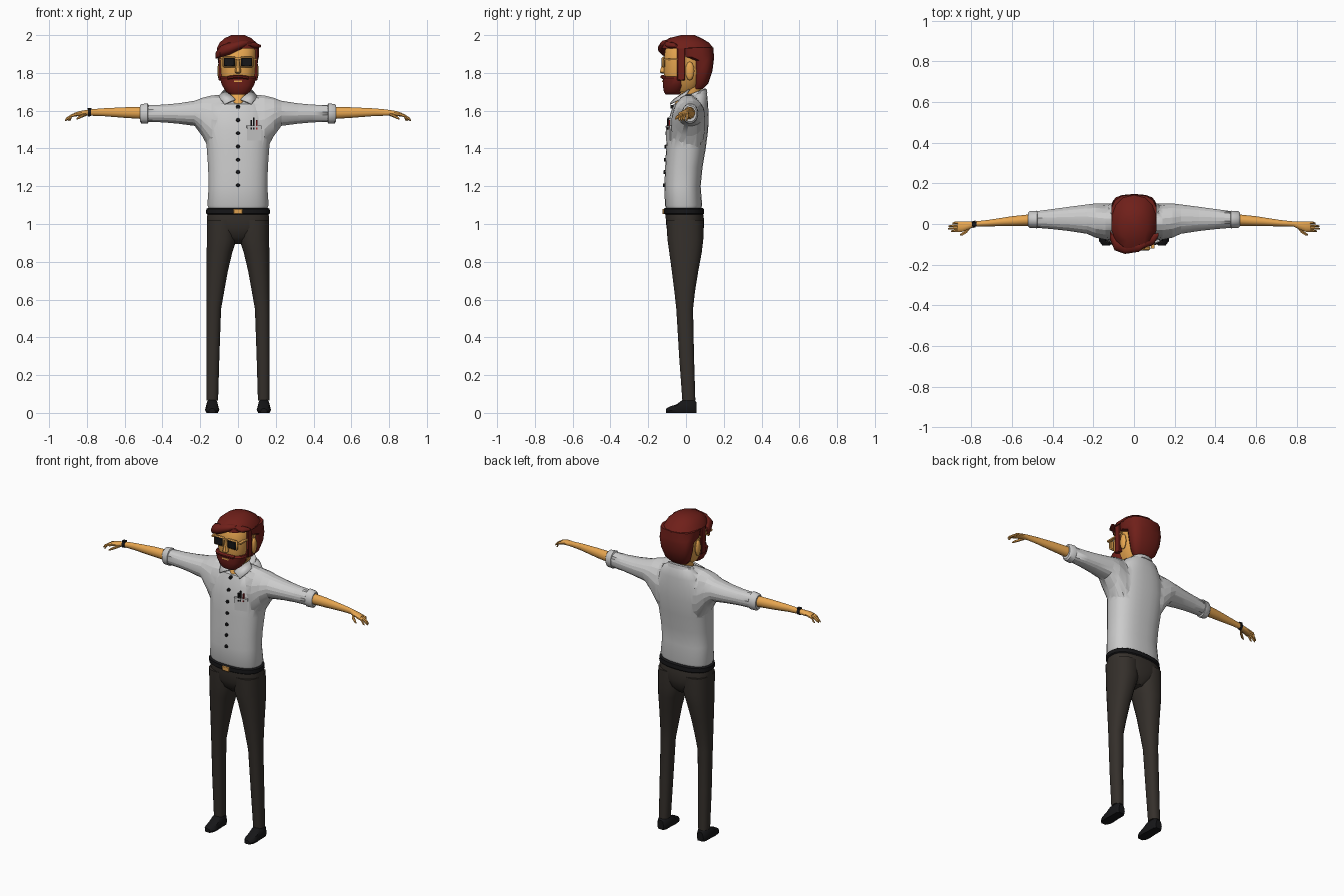
import bpy, bmesh, math
from mathutils import Matrix, Vector


def material(name, r, g, b):
    m = bpy.data.materials.new(name)
    m.diffuse_color = (r, g, b, 1)
    return m


SKIN = material("skin", 0.80, 0.38, 0.08)
HAIR = material("hair", 0.16, 0.014, 0.010)
CLOTH = material("trouser_cloth", 0.035, 0.029, 0.024)
BLACK = material("black", 0.008, 0.008, 0.009)
GOLD = material("gold", 0.75, 0.36, 0.08)
RED = material("red", 0.35, 0.02, 0.02)


def curve(n, p):
    """Unit superellipse points."""
    for i in range(n):
        a = 2 * math.pi * (i + 0.5) / n
        c, s = math.cos(a), math.sin(a)
        yield (math.copysign(abs(c) ** (2 / p), c), math.copysign(abs(s) ** (2 / p), s))


def finish(name, bm, mat, mirror):
    bmesh.ops.recalc_face_normals(bm, faces=bm.faces)
    me = bpy.data.meshes.new(name)
    bm.to_mesh(me)
    bm.free()
    ob = bpy.data.objects.new(name, me)
    bpy.context.collection.objects.link(ob)
    if mat:
        me.materials.append(mat)
    if mirror:
        ob.modifiers.new("mirror", "MIRROR").use_clip = False
    return ob


def loft(name, rings, mat=None, mirror=False):
    """Skin a closed tube through rings of points."""
    bm = bmesh.new()
    vs = [[bm.verts.new(p) for p in r] for r in rings]
    n = len(vs[0])
    for a, b in zip(vs, vs[1:]):
        for i in range(n):
            j = (i + 1) % n
            bm.faces.new((a[i], a[j], b[j], b[i]))
    bm.faces.new(vs[0])
    bm.faces.new(vs[-1])
    return finish(name, bm, mat, mirror)


def loft_z(name, rows, mat=None, mirror=False, n=20, p=2.4):
    """Rows: z, half width, front y, back y, [centre x, tilt]."""
    rings = []
    for z, hw, y0, y1, *rest in rows:
        cx, tilt = (rest + [0, 0])[:2]
        ring = []
        for u, v in curve(n, p):
            y = (y0 + y1) / 2 + v * (y1 - y0) / 2
            ring.append((cx + u * hw, y, z + tilt * y))
        rings.append(ring)
    return loft(name, rings, mat, mirror)


def loft_x(name, rows, mat=None, mirror=False, n=16, p=2.0):
    """Rows: x, centre y, centre z, y radius, z radius."""
    return loft(name, [[(x, y + u * ry, z + v * rz) for u, v in curve(n, p)]
                       for x, y, z, ry, rz in rows], mat, mirror)


def box(name, centre, size, mat=None, mirror=False, rz=0, bevel=0):
    bm = bmesh.new()
    bmesh.ops.create_cube(bm, size=1, matrix=Matrix.Translation(centre)
                          @ Matrix.Rotation(rz, 4, "Z") @ Matrix.Diagonal((*size, 1)))
    if bevel:
        bmesh.ops.bevel(bm, geom=bm.edges[:], offset=bevel, segments=1, affect="EDGES")
    return finish(name, bm, mat, mirror)


# Shirt: torso with both sleeves merged in
shirt = loft_z("shirt", [
    (1.08, .155, -.105, .080), (1.10, .163, -.112, .086), (1.20, .156, -.115, .078),
    (1.30, .159, -.111, .088), (1.40, .166, -.106, .105), (1.50, .175, -.100, .118),
    (1.58, .165, -.085, .120), (1.635, .14, -.065, .117),
    (1.655, .115, -.050, .112, 0, .3), (1.67, .075, -.035, .100, 0, .4)], n=28, p=2.5)
sleeves = loft_x("sleeve_helper", [
    (.06, .015, 1.51, .085, .18), (.14, .012, 1.527, .090, .155), (.19, .017, 1.567, .085, .102),
    (.23, .024, 1.586, .073, .067), (.32, .025, 1.585, .060, .054),
    (.40, .024, 1.585, .050, .047), (.49, .022, 1.585, .040, .046)], mirror=True, n=20, p=2.1)
sleeves.hide_render = True
sleeves.hide_set(True)
union = shirt.modifiers.new("sleeves", "BOOLEAN")
union.operation, union.solver, union.object = "UNION", "EXACT", sleeves
loft_x("sleeve_cuff", [(.472, .022, 1.585, .036, .044), (.478, .022, 1.585, .044, .055),
                       (.512, .022, 1.584, .042, .052), (.52, .022, 1.584, .034, .043)],
       mirror=True)

# Collar band and its two front flaps
loft_z("collar", [(1.648, .090, -.045, .114, 0, .4), (1.672, .080, -.045, .110, 0, .4),
                  (1.678, .068, -.034, .098, 0, .4)])
bm = bmesh.new()
bm.faces.new([bm.verts.new(p) for p in ((.068, .02, 1.708), (.014, -.060, 1.656),
                                        (.070, -.082, 1.632), (.103, -.005, 1.672))])
flap = finish("collar_flap", bm, None, True)
flap.modifiers.new("thick", "SOLIDIFY").thickness = .008

# Shirt buttons
for i, (z, y) in enumerate([(1.62, -.074), (1.55, -.093), (1.48, -.102), (1.41, -.106),
                            (1.34, -.110), (1.275, -.113), (1.205, -.116)]):
    bm = bmesh.new()
    bmesh.ops.create_cone(bm, cap_ends=True, segments=10, radius1=.011, radius2=.009, depth=.014,
                          matrix=Matrix.Translation((0, y, z)) @ Matrix.Rotation(math.pi / 2, 4, "X"))
    finish(f"button_{i + 1}", bm, BLACK, False)

# Breast pocket with pens
box("pocket", (.085, -.090, 1.482), (.078, .010, .080), rz=.27)
box("pocket_hem", (.085, -.091, 1.515), (.082, .013, .010), rz=.27)
for i, (x, h, m) in enumerate([(.070, .050, BLACK), (.084, .065, BLACK), (.100, .050, RED)]):
    box(f"pen_{i + 1}", (x, -.093 + (x - .085) * .27, 1.50 + h / 2), (.008, .008, h), m)

# Forearms, hands and wristband
loft_x("forearm", [(.47, .022, 1.587, .031, .034), (.60, .014, 1.59, .025, .029),
                   (.72, .004, 1.592, .016, .021), (.785, .0, 1.59, .013, .017),
                   (.81, -.006, 1.588, .020, .015), (.845, -.013, 1.584, .026, .013),
                   (.868, -.015, 1.578, .024, .010)], SKIN, True, n=12)
for i, (y, tip) in enumerate([(.006, .893), (-.008, .912), (-.021, .915), (-.033, .900)]):
    loft_x(f"finger_{i + 1}", [(.850, y, 1.582, .007, .009), (.880, y, 1.574, .0068, .0085),
                               (tip - .008, y - .002, 1.557, .006, .008),
                               (tip, y - .003, 1.549, .003, .004)], SKIN, True, n=6)
loft_x("thumb", [(.802, -.010, 1.582, .010, .009), (.822, -.034, 1.574, .011, .009),
                 (.842, -.048, 1.564, .009, .008), (.856, -.054, 1.556, .004, .004)],
       SKIN, True, n=6)
loft_x("wristband", [(-.778, 0, 1.591, .017, .021), (-.794, -.002, 1.59, .018, .021)], BLACK, n=12)
box("watch_face", (-.786, 0, 1.610), (.022, .020, .007), BLACK)

# Trousers: hips and two legs
loft_z("hips", [(.895, .028, -.045, .055), (.93, .100, -.085, .085), (.98, .162, -.104, .095),
                (1.03, .166, -.108, .095), (1.06, .162, -.108, .090)], CLOTH, n=24)
loft_z("leg", [(.065, .031, -.020, .050, .136), (.30, .035, -.037, .043, .133),
               (.55, .039, -.052, .038, .128), (.64, .047, -.062, .048, .120),
               (.75, .057, -.076, .066, .110), (.85, .069, -.090, .085, .098),
               (.92, .080, -.100, .093, .086), (1.02, .080, -.105, .093, .085)],
       CLOTH, True, n=16)

# Belt with buckle
loft_z("belt", [(1.050, .163, -.110, .092), (1.056, .170, -.118, .097),
                (1.080, .169, -.118, .095), (1.086, .160, -.110, .088)], BLACK, n=24)
box("buckle", (0, -.119, 1.066), (.048, .012, .028), GOLD, bevel=.003)

# Shoes: flat soled profile lofted from heel to toe
shoe = []
for y, hw, h in [(.056, .022, .055), (.040, .034, .072), (-.015, .035, .072), (-.050, .038, .045),
                 (-.085, .034, .034), (-.106, .018, .022)]:
    shoe.append([(.137 + u * hw, y, z * h) for u, z in
                 ((-.8, 0), (.8, 0), (1, .35), (.75, .85), (.35, 1), (-.35, 1), (-.75, .85), (-1, .35))])
loft("shoe", shoe, BLACK, True)

# Head, neck, ears and nose
loft_z("neck", [(1.63, .025, -.062, .06), (1.665, .046, -.050, .075),
                (1.69, .052, -.030, .082), (1.76, .052, -.030, .082)], SKIN, n=16)
loft_z("head", [(1.70, .050, -.090, .040), (1.74, .078, -.108, .075), (1.80, .093, -.118, .09),
                (1.86, .096, -.118, .10), (1.92, .096, -.112, .10), (1.96, .075, -.085, .08)],
       SKIN, n=20, p=2.6)
bm = bmesh.new()
bmesh.ops.create_uvsphere(bm, u_segments=10, v_segments=6, radius=1,
                          matrix=Matrix.Translation((.097, .020, 1.81)) @ Matrix.Diagonal((.013, .024, .05, 1)))
finish("ear", bm, SKIN, True)
loft_z("nose", [(1.796, .010, -.128, -.10), (1.804, .018, -.140, -.10), (1.87, .008, -.122, -.10)],
       SKIN, n=8)

# Beard, moustache, mouth and sideburns
loft_z("beard", [(1.686, .045, -.108, -.035), (1.70, .064, -.118, -.020), (1.735, .086, -.124, 0),
                 (1.772, .098, -.124, 0), (1.78, .094, -.114, -.005)], HAIR, n=16, p=2.5)
loft_x("moustache", [(-.055, -.112, 1.774, .012, .010), (-.02, -.124, 1.779, .012, .010),
                     (.02, -.124, 1.779, .012, .010), (.055, -.112, 1.774, .012, .010)], HAIR, n=8)
box("mouth", (0, -.123, 1.756), (.042, .006, .009), SKIN)
box("sideburn", (.092, -.026, 1.85), (.024, .042, .18), HAIR, True, bevel=.004)

# Hair: crown, back of the head, swept fringe
loft_z("hair_crown", [(1.93, .114, -.132, .146), (1.96, .100, -.128, .122),
                      (1.985, .070, -.088, .080), (2.0, .035, -.025, .045)], HAIR, n=14, p=2.2)
loft_z("hair_back", [(1.715, .052, .042, .090), (1.745, .080, .042, .118), (1.81, .101, .042, .140),
                     (1.865, .108, .036, .147), (1.885, .113, -.030, .148),
                     (1.935, .113, -.050, .145)], HAIR, n=14, p=2.7)
loft_x("hair_fringe", [(-.118, -.055, 1.892, .022, .016), (-.095, -.095, 1.912, .036, .030),
                       (-.045, -.113, 1.928, .036, .032), (.025, -.108, 1.952, .030, .022),
                       (.055, -.095, 1.958, .018, .012)], HAIR, n=10)
loft_x("hair_wisp", [(.045, -.095, 1.955, .025, .015), (.095, -.075, 1.945, .030, .016),
                     (.121, -.052, 1.942, .008, .006)], HAIR, n=8)

# Sunglasses
box("glasses_rim", (.046, -.119, 1.857), (.070, .016, .058), GOLD, True, bevel=.005)
box("lens", (.046, -.126, 1.857), (.058, .010, .046), BLACK, True, bevel=.004)
box("glasses_bridge", (0, -.124, 1.876), (.030, .008, .010), GOLD)
box("glasses_temple", (.092, -.055, 1.872), (.018, .130, .009), GOLD, True)

# Smooth shading with sharp edges kept
bpy.ops.object.select_all(action="DESELECT")
for ob in bpy.context.collection.objects:
    if ob != sleeves:
        ob.select_set(True)
bpy.context.view_layer.objects.active = shirt
for f in sleeves.data.polygons:
    f.use_smooth = True
bpy.ops.object.shade_smooth_by_angle(angle=math.radians(42))
